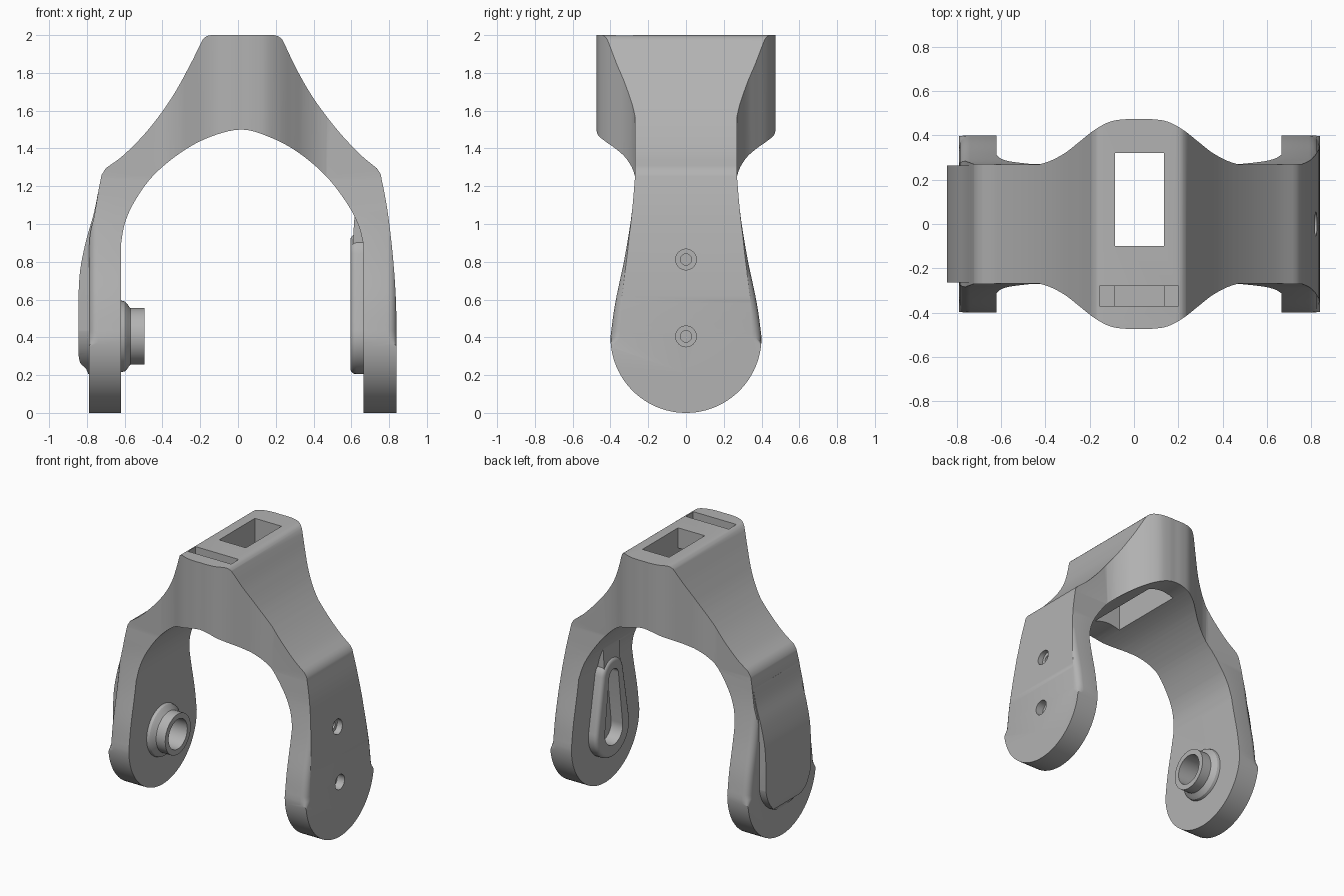
import bpy, bmesh, math
from mathutils import Vector

if "Cube" in bpy.data.objects:
    bpy.data.objects.remove(bpy.data.objects["Cube"])

grey = bpy.data.materials.new("plain_grey")
grey.diffuse_color = (0.45, 0.45, 0.45, 1)
grey.use_nodes = True
grey.node_tree.nodes["Principled BSDF"].inputs["Base Color"].default_value = grey.diffuse_color
PLACE = {'x': lambda a, b, t: (t, a, b), 'y': lambda a, b, t: (a, t, b), 'z': lambda a, b, t: (a, b, t)}


def finish(name, bm):
    bmesh.ops.recalc_face_normals(bm, faces=bm.faces[:])
    me = bpy.data.meshes.new(name)
    bm.to_mesh(me)
    bm.free()
    me.materials.append(grey)
    ob = bpy.data.objects.new(name, me)
    bpy.context.collection.objects.link(ob)
    return ob


def prism(name, pts, axis, lo, hi, bevel=0, rule=None):
    """Extrude an outline along an axis; optionally round end edges chosen by rule."""
    bm = bmesh.new()
    a = [bm.verts.new(PLACE[axis](p[0], p[1], lo)) for p in pts]
    b = [bm.verts.new(PLACE[axis](p[0], p[1], hi)) for p in pts]
    n = len(pts)
    bm.faces.new(a)
    bm.faces.new(b)
    for i in range(n):
        bm.faces.new((a[i], a[(i + 1) % n], b[(i + 1) % n], b[i]))
    bmesh.ops.recalc_face_normals(bm, faces=bm.faces[:])
    if bevel:
        es = [e for e in bm.edges if rule(e.verts[0].co) and rule(e.verts[1].co)
              and abs(e.verts[0].co.x - e.verts[1].co.x) < 1e-5]
        bmesh.ops.bevel(bm, geom=es, offset=bevel, segments=4, profile=0.5, affect='EDGES')
    return finish(name, bm)


def box(name, x0, x1, y0, y1, z0, z1):
    return prism(name, [(x0, y0), (x1, y0), (x1, y1), (x0, y1)], 'z', z0, z1)


def lathe(name, prof, z, n=48):
    """Revolve (x, radius) points about a line parallel to x at height z."""
    bm = bmesh.new()
    rings = [[bm.verts.new((x, r * math.cos(2 * math.pi * i / n), z + r * math.sin(2 * math.pi * i / n)))
              for i in range(n)] for x, r in prof]
    bm.faces.new(rings[0])
    bm.faces.new(rings[-1])
    for p, q in zip(rings, rings[1:]):
        for i in range(n):
            bm.faces.new((p[i], p[(i + 1) % n], q[(i + 1) % n], q[i]))
    return finish(name, bm)


def boolean(target, tool, op):
    m = target.modifiers.new("b", 'BOOLEAN')
    m.operation, m.solver, m.object = op, 'EXACT', tool
    bpy.context.view_layer.objects.active = target
    bpy.ops.object.modifier_apply(modifier=m.name)
    bpy.data.objects.remove(tool, do_unlink=True)


def spline(pts, n=5):
    """Smooth curve through the points."""
    P = [Vector(p) for p in pts]
    P = [2 * P[0] - P[1]] + P + [2 * P[-1] - P[-2]]
    out = []
    for i in range(1, len(P) - 2):
        a, b, c, d = P[i - 1:i + 3]
        for k in range(n):
            t = k / n
            out.append(0.5 * (2 * b + (c - a) * t + (2 * a - 5 * b + 4 * c - d) * t * t
                              + (3 * b - a - 3 * c + d) * t ** 3))
    return out + [P[-2]]


def keyhole(z1, r1, z2, r2, n=20):
    """Outline around a big lower circle and a small upper circle."""
    a = math.asin((r1 - r2) / (z2 - z1))
    up = [a + (math.pi - 2 * a) * i / n for i in range(n + 1)]
    dn = [math.pi - a + (math.pi + 2 * a) * i / n for i in range(n + 1)]
    return [(r2 * math.cos(t), z2 + r2 * math.sin(t)) for t in up] + \
           [(r1 * math.cos(t), z1 + r1 * math.sin(t)) for t in dn]


# main fork: front outline
outline = [(-0.79, 0)] + spline([(-0.79, 0.75), (-0.785, 0.93), (-0.76, 1.05), (-0.738, 1.18), (-0.722, 1.26)]) \
    + spline([(-0.70, 1.295), (-0.6, 1.37), (-0.47, 1.505), (-0.35, 1.67), (-0.26, 1.83), (-0.2, 1.95)]) \
    + spline([(-0.187, 1.977), (-0.165, 1.995), (-0.14, 2.0)], 3) \
    + spline([(0.19, 2.0), (0.215, 1.993), (0.235, 1.975)], 3) \
    + spline([(0.25, 1.945), (0.31, 1.82), (0.4, 1.665), (0.52, 1.505), (0.64, 1.375), (0.735, 1.295)]) \
    + spline([(0.755, 1.265), (0.79, 1.08), (0.818, 0.85), (0.835, 0.62), (0.84, 0.42)]) \
    + [(0.84, 0), (0.665, 0)] \
    + spline([(0.665, 0.89), (0.635, 1.0), (0.57, 1.12), (0.46, 1.26), (0.31, 1.385), (0.16, 1.463), (0.015, 1.5),
              (-0.15, 1.46), (-0.3, 1.38), (-0.45, 1.255), (-0.55, 1.115), (-0.6, 1.0), (-0.62, 0.89)]) \
    + [(-0.62, 0)]
fork = prism("fork_body", outline, 'y', -0.6, 0.6)

# leg width seen from the side, with rounded outer edges
half = spline([(0.4, 0.4), (0.375, 0.58), (0.325, 0.82), (0.288, 1.05), (0.27, 1.25)]) + [Vector((0.268, 2.1))]
arc = [(0.4 * math.cos(t), 0.4 + 0.4 * math.sin(t)) for t in [math.pi + math.pi * i / 48 for i in range(1, 48)]]
side = [(p.x, p.y) for p in half] + [(-p.x, p.y) for p in reversed(half)] + arc
width = prism("width_tool", side, 'x', -0.79, 0.84, 0.05, lambda c: 0.37 < c.z < 1.3)

# swollen crown seen from above
q = spline([(0, 0.473), (0.06, 0.473), (0.13, 0.462), (0.2, 0.425), (0.27, 0.37), (0.33, 0.323), (0.4, 0.285), (0.475, 0.262)])
right = [(0.022 + p.x, p.y) for p in q]
top = [(0.022 - p.x, p.y) for p in reversed(q[1:])] + right
crown = prism("crown_tool", top + [(x, -y) for x, y in reversed(top)], 'z', 1.1, 2.1)
boolean(width, crown, 'UNION')
boolean(fork, width, 'INTERSECT')

# raised cap on the outside of the left leg
cap = prism("cap", [(-0.7, 0.2), (-0.79, 0.2)] + spline([(-0.805, 0.235), (-0.835, 0.265), (-0.845, 0.31)])
            + spline([(-0.845, 0.62), (-0.835, 0.76), (-0.805, 0.91), (-0.765, 1.05), (-0.74, 1.17)])
            + [(-0.7, 1.17)], 'y', -0.265, 0.265)
boolean(cap, prism("cap_tool", keyhole(0.475, 0.268, 1.4, 0.2679), 'x', -1, -0.5), 'INTERSECT')
boolean(fork, cap, 'UNION')

# pivot boss inside the left leg, with blind bore
boolean(fork, lathe("boss", [(-0.66, 0.19), (-0.62, 0.19), (-0.6, 0.185), (-0.585, 0.17), (-0.575, 0.155),
                             (-0.57, 0.15), (-0.495, 0.15)], 0.405), 'UNION')
boolean(fork, lathe("bore", [(-0.8, 0.11), (-0.4, 0.11)], 0.405), 'DIFFERENCE')

# keyhole rim and pocket inside the right leg
boolean(fork, prism("ridge", [(0.7, 0.85), (0.605, 0.85), (0.612, 0.97), (0.618, 1.06), (0.7, 1.12)],
                    'y', -0.095, 0.095), 'UNION')
boolean(fork, prism("rim", keyhole(0.405, 0.2, 0.82, 0.125), 'x', 0.595, 0.72, 0.03, lambda c: c.x < 0.6), 'UNION')
boolean(fork, prism("pocket", keyhole(0.405, 0.105, 0.81, 0.055), 'x', 0.5, 0.69), 'DIFFERENCE')

# screw holes in the right leg
for z in (0.405, 0.812):
    boolean(fork, lathe("hole", [(0.6, 0.03), (0.78, 0.03), (0.7801, 0.055), (0.9, 0.055)], z, 32), 'DIFFERENCE')

# crown window, wider cavity below it, and stepped slot at the front
for dims in ((-0.085, 0.135, -0.1, 0.32, 1.3, 2.1), (-0.0851, 0.1351, -0.26, 0.3201, 1.3, 1.85),
             (-0.155, 0.2, -0.37, -0.28, 1.93, 2.1), (-0.085, 0.135, -0.3699, -0.2801, 1.8, 2.05)):
    boolean(fork, box("cut", *dims), 'DIFFERENCE')

bpy.ops.object.select_all(action='DESELECT')
fork.select_set(True)
bpy.context.view_layer.objects.active = fork
bpy.ops.object.shade_smooth_by_angle(angle=math.radians(30))
